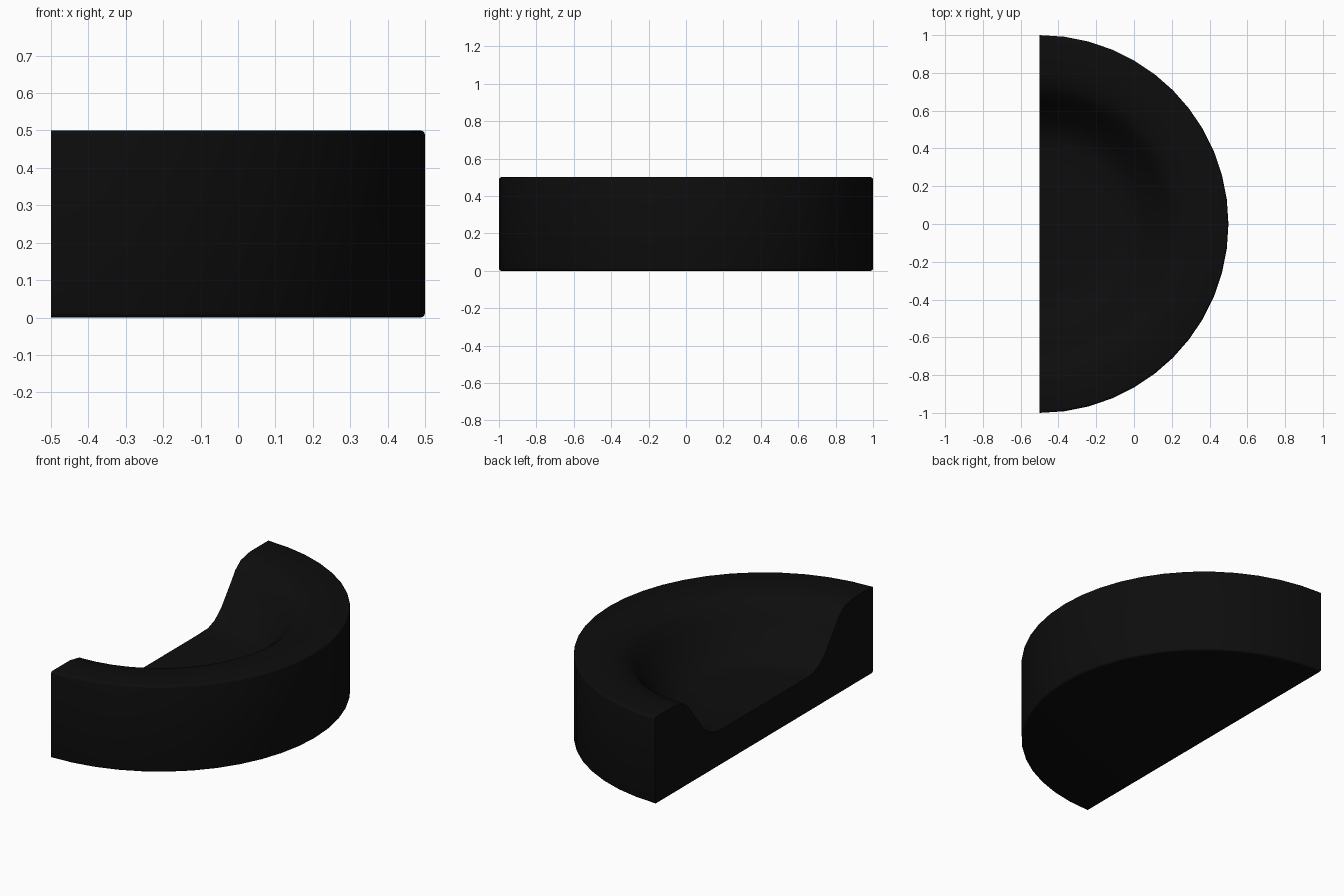
import bpy
import bmesh
import math
from mathutils import Vector

cube = bpy.data.objects.get("Cube")
if cube:
    bpy.data.objects.remove(cube, do_unlink=True)

HEIGHT, ROUND, STEPS = 0.5, 0.012, 24
AXIS_X = -0.5

# Single flat colour
black = bpy.data.materials.new("matte black")
black.use_nodes = True
colour = (0.004, 0.004, 0.004, 1)
black.diffuse_color = colour
black.node_tree.nodes["Principled BSDF"].inputs["Base Color"].default_value = colour


def rounded_corner(z_centre, start):
    """Quarter arc on the outer edge, running clockwise from the start angle."""
    return [(1 - ROUND + ROUND * math.cos(a), z_centre + ROUND * math.sin(a))
            for a in (math.radians(start - 30 * i) for i in range(4))]


# Half profile: dish floor, curved dish wall, flat rim, outer wall, underside
profile = [(0, 0.2), (0.34, 0.2), (0.44, 0.203), (0.5, 0.225), (0.56, 0.275),
           (0.65, 0.39), (0.69, 0.445), (0.74, 0.483), (0.825, 0.5)]
profile += rounded_corner(HEIGHT - ROUND, 90)
profile += rounded_corner(ROUND, 0)
profile.append((0, 0))

# Revolve the profile through half a turn
bm = bmesh.new()
verts = [bm.verts.new((AXIS_X, -r, z)) for r, z in profile]
edges = [bm.edges.new(pair) for pair in zip(verts, verts[1:])]
bmesh.ops.spin(bm, geom=verts + edges, cent=Vector((AXIS_X, 0, 0)),
               axis=Vector((0, 0, 1)), angle=math.pi, steps=STEPS)
bmesh.ops.remove_doubles(bm, verts=bm.verts[:], dist=0.0005)

# Close the flat cut side
bmesh.ops.contextual_create(bm, geom=[e for e in bm.edges if e.is_boundary])
bmesh.ops.recalc_face_normals(bm, faces=bm.faces[:])

mesh = bpy.data.meshes.new("dished_half_disc")
bm.to_mesh(mesh)
bm.free()
mesh.materials.append(black)
half_disc = bpy.data.objects.new("dished_half_disc", mesh)
bpy.context.collection.objects.link(half_disc)

# Smooth curved surfaces, keep the cut edges sharp
bpy.ops.object.select_all(action='DESELECT')
half_disc.select_set(True)
bpy.context.view_layer.objects.active = half_disc
bpy.ops.object.shade_smooth_by_angle(angle=math.radians(40))
